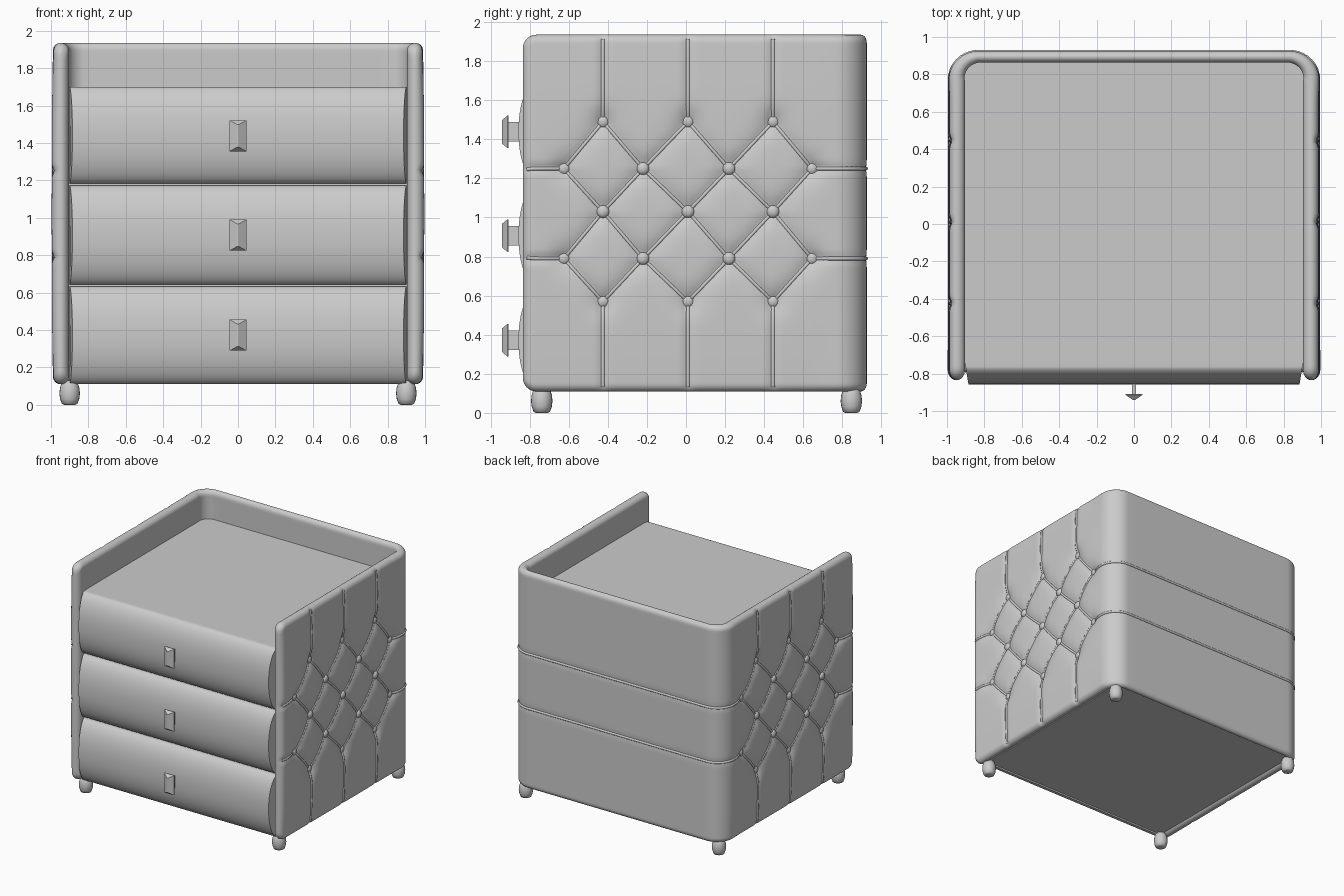
import bpy, bmesh, math
from mathutils import Vector

cube = bpy.data.objects.get("Cube")
if cube:
    bpy.data.objects.remove(cube)

grey = bpy.data.materials.new("plain_grey")
grey.use_nodes = True
COLOUR = (0.6, 0.6, 0.6, 1)
grey.diffuse_color = COLOUR
grey.node_tree.nodes["Principled BSDF"].inputs["Base Color"].default_value = COLOUR


def finish(name, bm, smooth=40, mirror=""):
    """Turn a bmesh into a named object, optionally mirrored in x and y."""
    bmesh.ops.remove_doubles(bm, verts=bm.verts, dist=0.0002)
    bmesh.ops.recalc_face_normals(bm, faces=bm.faces)
    mesh = bpy.data.meshes.new(name)
    bm.to_mesh(mesh)
    bm.free()
    ob = bpy.data.objects.new(name, mesh)
    bpy.context.collection.objects.link(ob)
    mesh.materials.append(grey)
    if mirror:
        mod = ob.modifiers.new("mirror", 'MIRROR')
        mod.use_axis = ("x" in mirror, "y" in mirror, False)
    if smooth:
        bpy.ops.object.select_all(action='DESELECT')
        ob.select_set(True)
        bpy.context.view_layer.objects.active = ob
        bpy.ops.object.shade_smooth_by_angle(angle=math.radians(smooth))
    return ob


def skin(bm, rows, closed=False):
    """Bridge rows of points with quads."""
    rows = [[bm.verts.new(p) for p in row] for row in rows]
    n = len(rows[0])
    for a, b in zip(rows, rows[1:]):
        for j in range(n if closed else n - 1):
            k = (j + 1) % n
            bm.faces.new((a[j], a[k], b[k], b[j]))
    return rows


# Upholstery layout: buttons as (y, z), creases between neighbours
ODD, EVEN = (-0.425, 0.01, 0.445), (-0.625, -0.22, 0.22, 0.645)
LEVELS = (1.49, 1.25, 1.03, 0.79, 0.57)
ROWS = [[(y, z) for y in (EVEN if i % 2 else ODD)] for i, z in enumerate(LEVELS)]
BUTTONS = [b for row in ROWS for b in row]
DIAMONDS = [(a, b) for up, low in zip(ROWS, ROWS[1:]) for a in up for b in low
            if abs(a[0] - b[0]) < 0.3]
FRONT, BACK, TOP, LOW = -0.835, 0.925, 1.935, 0.11
SEAMS = [(b, (b[0], TOP)) for b in ROWS[0]] + [(b, (b[0], LOW)) for b in ROWS[4]]
SEAMS += [(ROWS[i][0], (FRONT, LEVELS[i])) for i in (1, 3)]
SEAMS += [(ROWS[i][-1], (2.0, LEVELS[i])) for i in (1, 3)]

SIDE, RAD = 0.992, 0.16
STRAIGHT = BACK - RAD - FRONT
ARC = RAD * math.pi / 2
LENGTH = STRAIGHT + ARC + SIDE - RAD


def frame(s):
    """Point and outward normal on the U-shaped outline, from front to back middle."""
    if s < STRAIGHT:
        return Vector((SIDE, FRONT + s, 0)), Vector((1, 0, 0))
    if s < STRAIGHT + ARC:
        a = (s - STRAIGHT) / RAD
        n = Vector((math.cos(a), math.sin(a), 0))
        return Vector((SIDE - RAD, BACK - RAD, 0)) + n * RAD, n
    return Vector((SIDE - RAD - (s - STRAIGHT - ARC), BACK, 0)), Vector((0, 1, 0))


def gap(p, seg):
    a, b = Vector(seg[0]), Vector(seg[1])
    t = max(0, min(1, (p - a).dot(b - a) / (b - a).length_squared))
    return (p - a - (b - a) * t).length


def dent(s, z):
    """Depth of the padding below the outline."""
    y = FRONT + s
    p = Vector((y, z))
    side = max(0, min(1, (0.85 - y) / 0.2))
    d = 0.022 * math.exp(-min(gap(p, g) for g in DIAMONDS) / 0.04)
    d += 0.014 * math.exp(-(min((p - Vector(b)).length for b in BUTTONS) / 0.07) ** 2)
    seam = math.exp(-(min(gap(p, g) for g in SEAMS) / 0.022) ** 2)
    edge = 0.012 * (abs(z - 1.02) / 0.91) ** 4
    return (d + edge) * side + seam * (0.004 + 0.008 * side) - 0.004 * side


def rounding(e, r):
    return math.sqrt(max(0, 1 - (1 - min(e / r, 1)) ** 2))


def shell_point(s, v, face):
    """Point on the outer (+1) or inner (-1) skin of the padded wall."""
    cut = 0.07 * (1 - rounding(s, 0.07))
    z = LOW + cut + v * (TOP - LOW - 2 * cut)
    pos, n = frame(s)
    t = max(0, min(1, (s - STRAIGHT) / ARC))
    thick = 0.088 - 0.026 * t
    f = rounding(s, 0.055) * rounding(min(z - LOW - cut, TOP - cut - z), 0.04)
    off = -thick / 2 + face * thick / 2 * f
    if face > 0:
        off -= dent(s, z) * f
    return pos + n * off + Vector((0, 0, z))


# Padded wall, one half mirrored
NS, NV = 70, 110
stations = [0.08 * (i / 10) ** 2 for i in range(10)]
stations += [0.08 + (STRAIGHT + ARC - 0.08) * i / 120 for i in range(121)]
stations += [STRAIGHT + ARC + (SIDE - RAD) * i / 12 for i in range(1, 13)]
ease = [0.035 * (i / 10) ** 2 for i in range(10)]
levels = ease + [0.035 + 0.93 * i / NV for i in range(NV + 1)] + [1 - e for e in reversed(ease)]
bm = bmesh.new()
for face in (1, -1):
    skin(bm, [[shell_point(s, v, face) for v in levels] for s in stations])
finish("padded_wall", bm, 60, "x")


# Piping cords laid along the creases
def cord(bm, a, b, radius):
    n = max(8, int((Vector(b) - Vector(a)).length / 0.03))
    pts = []
    for i in range(n + 1):
        y, z = Vector(a).lerp(Vector(b), i / n)
        s = max(0.02, min(LENGTH, y - FRONT))
        v = max(0.012, min(0.988, (z - LOW) / (TOP - LOW)))
        pts.append((shell_point(s, v, 1), frame(s)[1]))
    rows = []
    for i, (p, nrm) in enumerate(pts):
        along = (pts[min(i + 1, n)][0] - pts[max(i - 1, 0)][0]).normalized()
        across = along.cross(nrm).normalized()
        rows.append([p + (across * math.cos(t) + nrm * math.sin(t)) * radius
                     for t in (k * math.tau / 8 for k in range(8))])
    skin(bm, rows, True)


bm = bmesh.new()
for a, b in DIAMONDS:
    cord(bm, a, b, 0.010)
for a, b in SEAMS:
    cord(bm, a, (LENGTH + FRONT, b[1]) if b[0] > 1 else b, 0.010)
finish("piping", bm, 60, "x")

# Tuft buttons
bm = bmesh.new()
for y, z in BUTTONS:
    made = bmesh.ops.create_uvsphere(bm, u_segments=16, v_segments=10, radius=0.033)["verts"]
    bmesh.ops.scale(bm, vec=(0.7, 1, 1), verts=made)
    spot = shell_point(y - FRONT, (z - LOW) / (TOP - LOW), 1)
    bmesh.ops.translate(bm, vec=spot + Vector((0.004, 0, 0)), verts=made)
finish("tuft_buttons", bm, 60, "x")

# Cabinet body
bm = bmesh.new()
bmesh.ops.create_cube(bm, size=1)
bmesh.ops.scale(bm, vec=(1.81, 1.63, 1.575), verts=bm.verts)
bmesh.ops.translate(bm, vec=(0, 0.07, 0.9125), verts=bm.verts)
finish("cabinet_body", bm, 0)

# Drawers with bowed fronts, and their handles
for name, low, high, grip in (("bottom", 0.112, 0.633, 0.372), ("middle", 0.643, 1.172, 0.907),
                              ("top", 1.182, 1.70, 1.438)):
    mid, half = (low + high) / 2, (high - low) / 2
    prof = [(-0.745, half)]
    for i in range(33):
        u = math.cos(math.pi * i / 32)
        prof.append((-0.765 - 0.092 * (1 - abs(u) ** 2.2) ** 0.6, half * u))
    prof.append((-0.745, -half))
    bm = bmesh.new()
    ends = skin(bm, [[(side * (0.9 + 0.16 * min(0, y + 0.765)), y, mid + z) for y, z in prof]
                     for side in (-1, 1)], True)
    for row in ends:
        bm.faces.new(row)
    finish(name + "_drawer", bm, 35)

    # Handle: short stem and a hipped plate
    bm = bmesh.new()
    rings = []
    for y, w, h in ((-0.84, 0.012, 0.05), (-0.908, 0.012, 0.05), (-0.908, 0.045, 0.083),
                    (-0.914, 0.045, 0.083), (-0.942, 0.004, 0.06)):
        rings.append([(w, y, grip + h), (-w, y, grip + h), (-w, y, grip - h), (w, y, grip - h)])
    bm.faces.new(skin(bm, rings, True)[-1])
    finish(name + "_handle", bm, 0)

# Feet: turned barrels
bm = bmesh.new()
outline = ((0, 0), (0.03, 0), (0.042, 0.006), (0.051, 0.03), (0.055, 0.06), (0.052, 0.09),
           (0.044, 0.115), (0.03, 0.13), (0, 0.13))
for y in (-0.738, 0.846):
    skin(bm, [[(0.9 + r * math.cos(t), y + r * math.sin(t), z)
               for t in (k * math.tau / 20 for k in range(20))] for r, z in outline], True)
finish("feet", bm, 50, "x")
